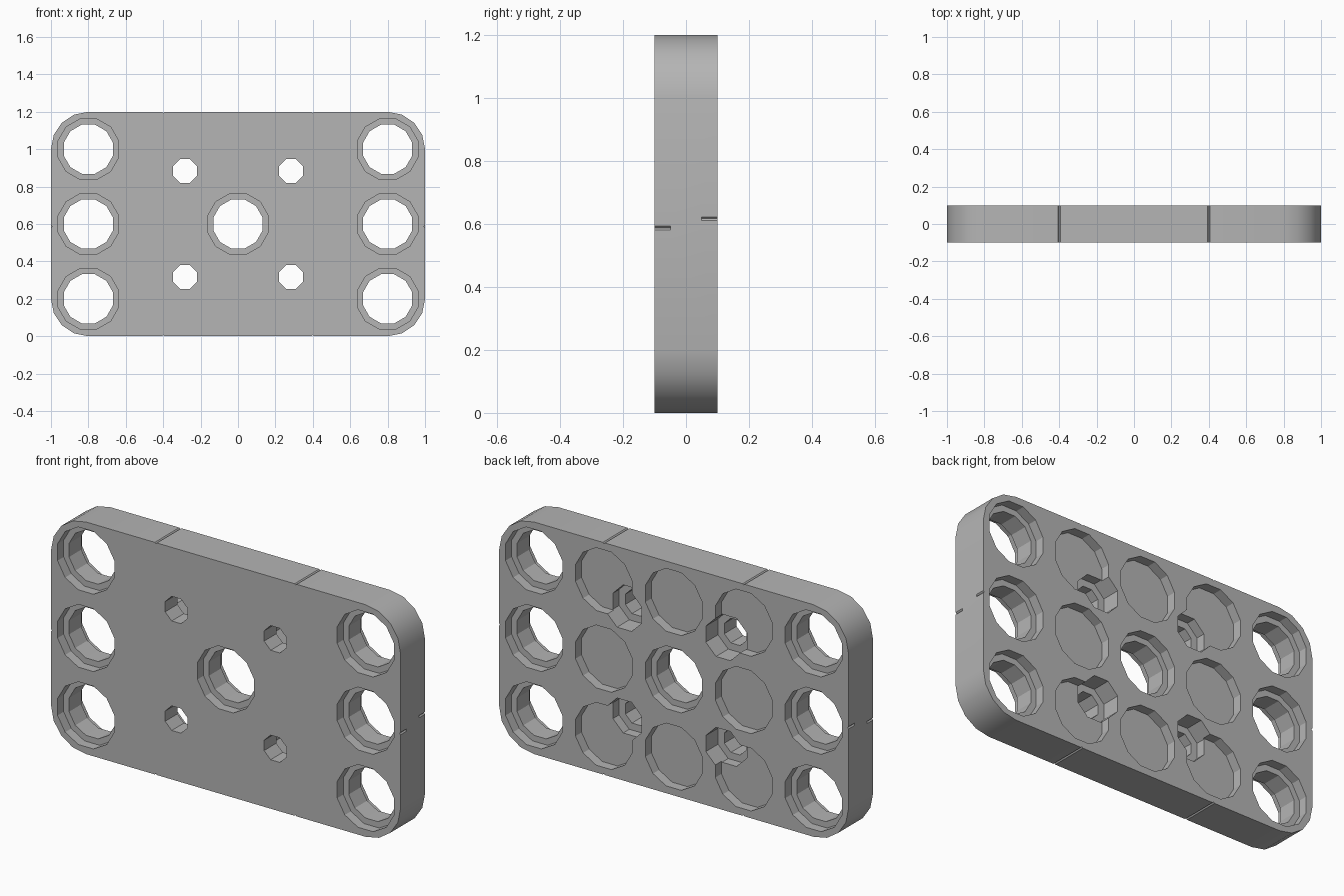
import bpy, bmesh, math
from mathutils import Matrix, Vector

cube = bpy.data.objects.get("Cube")
if cube:
    bpy.data.objects.remove(cube, do_unlink=True)

WIDTH, HEIGHT, HALF_DEPTH = 2.0, 1.2, 0.1
MID = HEIGHT / 2
PITCH = 0.4          # hole grid spacing
CORNER = 0.2         # corner radius

grey = bpy.data.materials.new("light grey plastic")
grey.use_nodes = True
grey.diffuse_color = (0.46, 0.46, 0.46, 1)
grey.node_tree.nodes["Principled BSDF"].inputs["Base Color"].default_value = (0.46, 0.46, 0.46, 1)


def make_object(name, bm):
    bmesh.ops.recalc_face_normals(bm, faces=bm.faces)
    mesh = bpy.data.meshes.new(name)
    bm.to_mesh(mesh)
    bm.free()
    mesh.materials.append(grey)
    obj = bpy.data.objects.new(name, mesh)
    bpy.context.collection.objects.link(obj)
    return obj


def add_drum(bm, x, z, radius, y0, y1, sides):
    """Cylinder along y between y0 and y1."""
    place = Matrix.Translation((x, (y0 + y1) / 2, z)) @ Matrix.Rotation(math.pi / 2, 4, 'X')
    spin = Matrix.Rotation(math.pi / sides, 4, 'Z')
    bmesh.ops.create_cone(bm, cap_ends=True, segments=sides, radius1=radius,
                          radius2=radius, depth=abs(y1 - y0), matrix=place @ spin)


def add_groove(bm, x, z, y0, y1):
    """Shallow diamond bar along y, leaving a fine V groove in an edge."""
    place = Matrix.Translation((x, (y0 + y1) / 2, z)) @ Matrix.Rotation(math.pi / 2, 4, 'X')
    bmesh.ops.create_cone(bm, cap_ends=True, segments=4, radius1=0.006,
                          radius2=0.006, depth=y1 - y0, matrix=place)


# Rounded plate
bm = bmesh.new()
outline = []
arcs = ((1, 1, 0), (-1, 1, 90), (-1, -1, 180), (1, -1, 270))
for sx, sz, start in arcs:
    for i in range(5):
        a = math.radians(start + i * 22.5)
        outline.append(bm.verts.new((sx * (WIDTH / 2 - CORNER) + CORNER * math.cos(a), -HALF_DEPTH,
                                     MID + sz * (MID - CORNER) + CORNER * math.sin(a))))
front = bm.faces.new(outline)
swept = bmesh.ops.extrude_face_region(bm, geom=[front], use_keep_orig=True)
bmesh.ops.translate(bm, vec=Vector((0, 2 * HALF_DEPTH, 0)),
                    verts=[g for g in swept["geom"] if isinstance(g, bmesh.types.BMVert)])
plate = make_object("plate", bm)

# Hole positions
grid = [(c * PITCH, MID + r * PITCH) for c in (-1, 0, 1) for r in (-1, 0, 1)]
pocket_spots = [p for p in grid if p != (0, MID)]
pin_spots = [(0, MID)] + [(s * 2 * PITCH, MID + r * PITCH) for s in (-1, 1) for r in (-1, 0, 1)]
screw_spots = [(sx * 0.283, MID + sz * 0.283) for sx in (-1, 1) for sz in (-1, 1)]

# Cutter groups: position list, radius, start depth, end depth, sides
groups = {
    "pin_hole_cutter": (pin_spots, 0.136, -0.2, 0.2, 12),
    "front_rim_cutter": (pin_spots, 0.168, -0.2, -0.05, 12),
    "back_rim_cutter": (pin_spots, 0.168, 0.05, 0.2, 12),
    "back_pocket_cutter": (pocket_spots, 0.168, 0.05, 0.2, 12),
    "screw_hole_cutter": (screw_spots, 0.069, -0.2, 0.2, 8),
    "screw_head_cutter": (screw_spots, 0.108, 0.0, 0.2, 8),
}
cutters = []
for name, (spots, radius, y0, y1, sides) in groups.items():
    bm = bmesh.new()
    for x, z in spots:
        add_drum(bm, x, z, radius, y0, y1, sides)
    cutters.append(make_object(name, bm))

# Fine grooves in the plate's edges
bm = bmesh.new()
for s in (-1, 1):
    for z in (0, HEIGHT):
        add_groove(bm, s * PITCH, z, -0.2, 0.2)
    add_groove(bm, s * WIDTH / 2, MID - 0.013, -0.2, -0.05)
    add_groove(bm, s * WIDTH / 2, MID + 0.017, 0.05, 0.2)
cutters.append(make_object("edge_groove_cutter", bm))

# Cut everything out of the plate
bpy.ops.object.select_all(action='DESELECT')
plate.select_set(True)
bpy.context.view_layer.objects.active = plate
for cutter in cutters:
    cutter.hide_render = True
    mod = plate.modifiers.new(cutter.name, 'BOOLEAN')
    mod.operation, mod.solver, mod.object = 'DIFFERENCE', 'EXACT', cutter
    bpy.ops.object.modifier_apply(modifier=mod.name)
    bpy.data.objects.remove(cutter, do_unlink=True)

# Smooth corners, faceted holes
bpy.ops.object.shade_smooth_by_angle(angle=math.radians(25))
